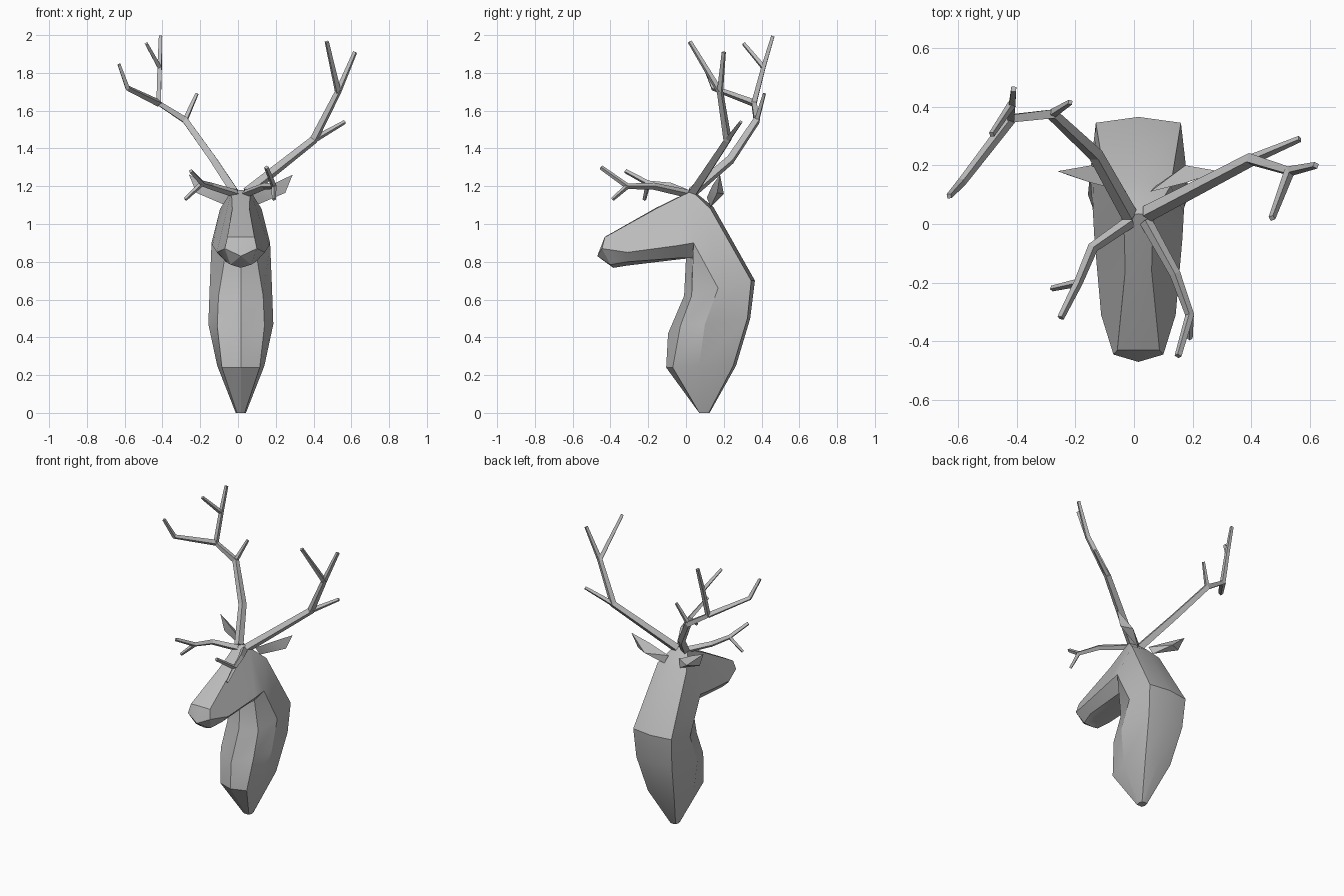
import bpy, bmesh
from math import radians

cube = bpy.data.objects.get("Cube")
if cube:
    bpy.data.objects.remove(cube, do_unlink=True)

grey = bpy.data.materials.new("stone_grey")
grey.use_nodes = True
colour = (0.5, 0.5, 0.5, 1)
grey.diffuse_color = colour
grey.node_tree.nodes["Principled BSDF"].inputs["Base Color"].default_value = colour

MID = 0.015  # centre line of the bust


def finish(name, bm, angle):
    bmesh.ops.recalc_face_normals(bm, faces=bm.faces)
    mesh = bpy.data.meshes.new(name)
    bm.to_mesh(mesh)
    bm.free()
    mesh.shade_smooth()
    mesh.set_sharp_from_angle(angle=radians(angle))
    mesh.materials.append(grey)
    obj = bpy.data.objects.new(name, mesh)
    bpy.context.collection.objects.link(obj)
    return obj


# Half sections: throat middle, throat edge, side, back edge, back middle
neck = [
    [(0, .07, 0), (.02, .07, 0), (.027, .095, 0), (.02, .12, 0), (0, .125, 0)],
    [(0, -.105, .24), (.1, -.07, .24), (.125, .07, .25), (.1, .25, .25), (0, .265, .25)],
    [(0, -.095, .42), (.125, -.03, .46), (.172, .1, .47), (.135, .325, .5), (0, .34, .5)],
    [(0, -.01, .62), (.118, .03, .62), (.165, .17, .66), (.145, .345, .7), (0, .365, .7)],
    [(0, 0, .82), (.085, .035, .82), (.155, .04, .9), (.11, .13, 1.08), (0, .145, 1.09)],
]
head = [
    [(0, -.06, .81), (.085, -.04, .82), (.15, -.05, .885), (.05, .03, 1.175), (0, .035, 1.18)],
    [(0, -.31, .78), (.08, -.31, .8), (.127, -.31, .85), (.045, -.16, 1.08), (0, -.16, 1.085)],
    [(0, -.385, .768), (.055, -.4, .785), (.085, -.445, .87), (.072, -.43, .93), (0, -.43, .932)],
]

# Bust: lofted neck and head, closed at the nose and the base
bm = bmesh.new()
rings = []
for half in neck + head:
    full = half + [(-x, y, z) for x, y, z in half[-2:0:-1]]
    rings.append([bm.verts.new((x + MID, y, z)) for x, y, z in full])
for a, b in zip(rings, rings[1:]):
    for i in range(len(a)):
        j = (i + 1) % len(a)
        bm.faces.new((a[i], a[j], b[j], b[i]))
bm.faces.new(rings[0])
nose = bm.verts.new((MID, -.47, .83))
tip = rings[-1]
for i in range(len(tip)):
    bm.faces.new((tip[i], tip[(i + 1) % len(tip)], nose))
finish("head_and_neck", bm, 24)

# Ears: pointed leaf shapes
ear = [(.04, .11, 1.14), (.06, .13, 1.09), (.16, .14, 1.205), (.16, .2, 1.16),
       (.235, .165, 1.165), (.275, .18, 1.262)]
for side, name in ((1, "left_ear"), (-1, "right_ear")):
    bm = bmesh.new()
    for x, y, z in ear:
        bm.verts.new((side * x + MID, y, z))
    bmesh.ops.convex_hull(bm, input=bm.verts)
    finish(name, bm, 15)


def antler(name, branches):
    """Tapered four-sided tubes; each branch is (start radius, end radius, points)."""
    curve = bpy.data.curves.new(name, "CURVE")
    curve.dimensions = "3D"
    curve.bevel_depth = 1
    curve.bevel_resolution = 0
    curve.use_fill_caps = True
    for r0, r1, points in branches:
        spline = curve.splines.new("POLY")
        spline.use_smooth = False
        spline.points.add(len(points) - 1)
        for i, (p, co) in enumerate(zip(spline.points, points)):
            p.co = (*co, 1)
            p.radius = r0 + (r1 - r0) * i / (len(points) - 1)
    curve.materials.append(grey)
    obj = bpy.data.objects.new(name, curve)
    bpy.context.collection.objects.link(obj)


# Left antler: beam with forks, and brow tine
low, high, brow = (.4, .22, 1.445), (.53, .18, 1.7), (.19, -.31, 1.2)
antler("left_antler", [
    (.029, .012, [(.045, .035, 1.165), low, high, (.62, .2, 1.91)]),
    (.018, .011, [low, (.565, .29, 1.54)]),
    (.018, .012, [high, (.47, .02, 1.965)]),
    (.022, .012, [(.04, .01, 1.16), (.14, -.17, 1.2), brow, (.15, -.45, 1.3)]),
    (.014, .01, [brow, (.19, -.39, 1.13)]),
])

# Right antler: beam with forks, and brow tine
low, high, top = (-.28, .375, 1.55), (-.42, .36, 1.64), (-.415, .41, 1.83)
brow = (-.19, -.2, 1.215)
antler("right_antler", [
    (.029, .012, [(-.015, .03, 1.165), (-.13, .235, 1.34), low, high, top, (-.41, .46, 1.995)]),
    (.016, .01, [low, (-.217, .415, 1.69)]),
    (.02, .011, [high, (-.585, .145, 1.72), (-.63, .095, 1.845)]),
    (.015, .011, [top, (-.485, .305, 1.955)]),
    (.022, .012, [(-.01, .01, 1.16), (-.14, -.08, 1.2), brow, (-.25, -.32, 1.28)]),
    (.014, .01, [brow, (-.28, -.22, 1.13)]),
])
